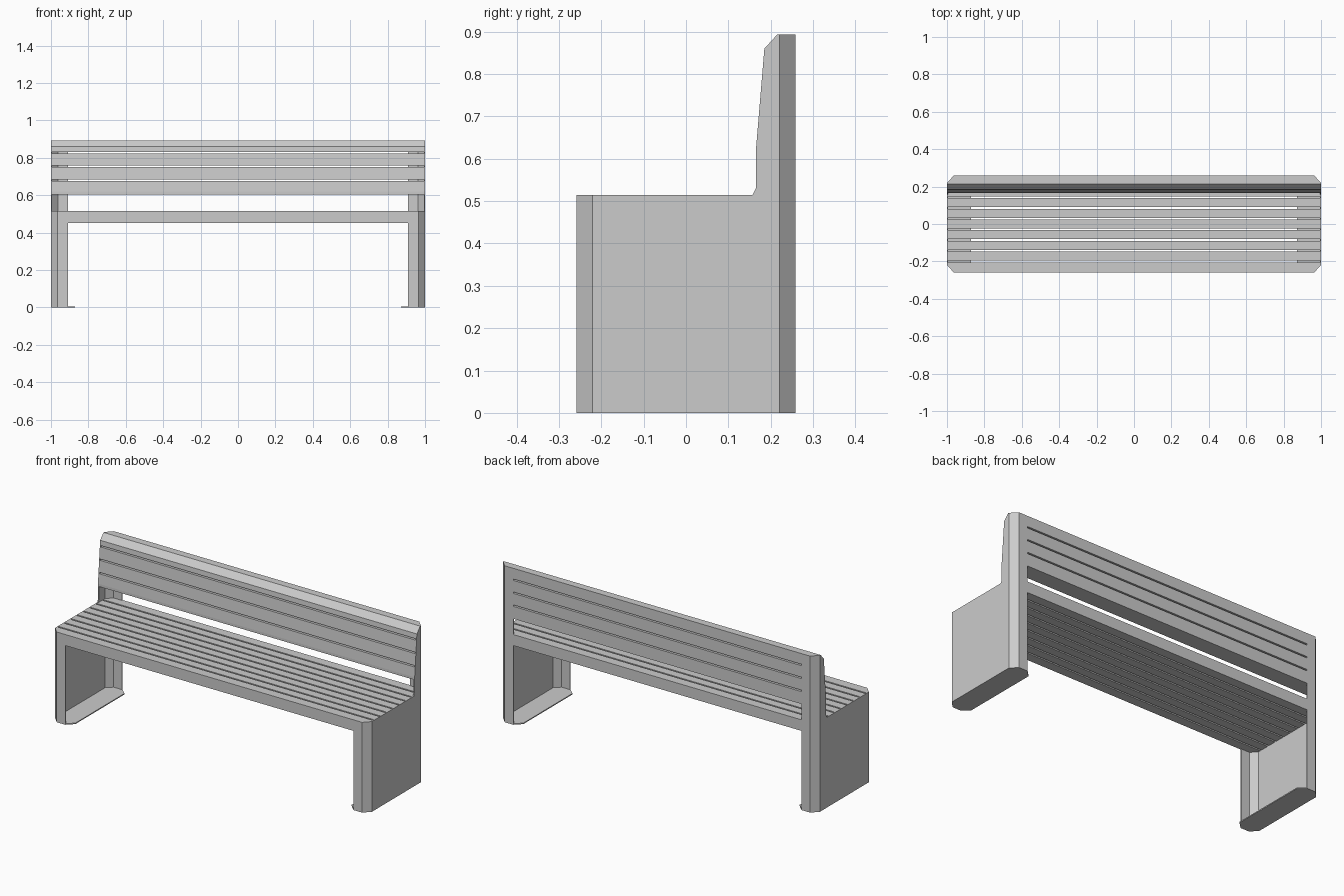
import bpy, bmesh
from mathutils import Vector

if "Cube" in bpy.data.objects:
    bpy.data.objects.remove(bpy.data.objects["Cube"])

mat = bpy.data.materials.new("light grey metal")
mat.diffuse_color = (0.6, 0.6, 0.6, 1)
mat.use_nodes = True
mat.node_tree.nodes["Principled BSDF"].inputs["Base Color"].default_value = mat.diffuse_color

X, Y = 1.0, 0.258          # half length, half depth
CX, CY = 0.036, 0.037      # chamfer of the vertical corners
T = 0.006                  # sheet thickness
SEAT, TOP = 0.515, 0.893


def prism(points, axis, a, b):
    """Extrude a 2D outline along x (outline in yz) or z (outline in xy)."""
    bm = bmesh.new()
    place = (lambda p, t: (t, p[0], p[1])) if axis == "x" else (lambda p, t: (p[0], p[1], t))
    lo = [bm.verts.new(place(p, a)) for p in points]
    hi = [bm.verts.new(place(p, b)) for p in points]
    bm.faces.new(lo)
    bm.faces.new(hi)
    n = len(points)
    for i in range(n):
        j = (i + 1) % n
        bm.faces.new((lo[i], lo[j], hi[j], hi[i]))
    bmesh.ops.recalc_face_normals(bm, faces=bm.faces)
    return bm


def clip(bm, co, no):
    """Cut away everything on the normal side and close the cut."""
    geom = bm.verts[:] + bm.edges[:] + bm.faces[:]
    r = bmesh.ops.bisect_plane(bm, geom=geom, plane_co=co, plane_no=no, clear_outer=True)
    edges = [e for e in r["geom_cut"] if isinstance(e, bmesh.types.BMEdge)]
    if edges:
        bmesh.ops.holes_fill(bm, edges=[e for e in edges if e.is_boundary], sides=0)


def clip_corners(bm):
    """Fit bar ends inside the chamfered end panels."""
    for sx in (-1, 1):
        for sy in (-1, 1):
            clip(bm, Vector((sx * (X - T), sy * (Y - CY), 0)), Vector((sx * CY, sy * CX, 0)))


def finish(bm, name, mirror=False):
    bmesh.ops.recalc_face_normals(bm, faces=bm.faces)
    me = bpy.data.meshes.new(name)
    bm.to_mesh(me)
    bm.free()
    me.materials.append(mat)
    ob = bpy.data.objects.new(name, me)
    bpy.context.collection.objects.link(ob)
    if mirror:
        ob.modifiers.new("mirror", "MIRROR").use_axis = (True, False, False)


# Backrest outline, front edge from bottom to top
back_front = [(0.165, 0.53), (0.165, 0.62), (0.185, 0.86), (0.215, TOP)]

# End panels with the raised back part
panel = [(-Y + CY, 0), (Y - CY, 0), (Y - CY, TOP)] + back_front[::-1] + \
        [(0.157, SEAT), (-Y + CY, SEAT)]
finish(prism(panel, "x", X - T, X), "end_panel", True)

# Folded corner flanges: low at the front, full height at the back
for name, s, h in (("front_leg_flange", -1, SEAT), ("rear_leg_flange", 1, TOP)):
    strip = [(0.91, s * Y), (X - CX, s * Y), (X, s * (Y - CY)),
             (X - T, s * (Y - CY)), (X - CX - T * 0.4, s * (Y - T)), (0.91, s * (Y - T))]
    finish(prism(strip, "z", 0, h), name, True)

# Foot plates, chamfered on all corners
foot = [(0.91, -Y), (X - CX, -Y), (X, -Y + CY), (X, Y - CY),
        (X - CX, Y), (0.91, Y), (0.872, Y - CY), (0.872, -Y + CY)]
finish(prism(foot, "z", 0, 0.006), "foot_plate", True)

# Seat bars, front rail and rear rail included
pitch, gap = 0.0573, 0.009
for i in range(-4, 5):
    y0 = -Y if i == -4 else i * pitch - (pitch - gap) / 2
    y1 = Y if i == 4 else i * pitch + (pitch - gap) / 2
    bar = prism([(y0, 0.452), (y1, 0.452), (y1, SEAT), (y0, SEAT)], "x", -X + T, X - T)
    clip_corners(bar)
    finish(bar, f"seat_bar_{i + 5}")

# Backrest bars sliced from the backrest outline
for i, (z0, z1) in enumerate(((0.605, 0.676), (0.684, 0.75), (0.758, 0.824), (0.832, TOP))):
    bar = prism([(Y, 0.53)] + back_front + [(Y, TOP)], "x", -X + T, X - T)
    clip(bar, Vector((0, 0, z0)), Vector((0, 0, -1)))
    if z1 < TOP:
        clip(bar, Vector((0, 0, z1)), Vector((0, 0, 1)))
    clip_corners(bar)
    finish(bar, f"backrest_bar_{i + 1}")
